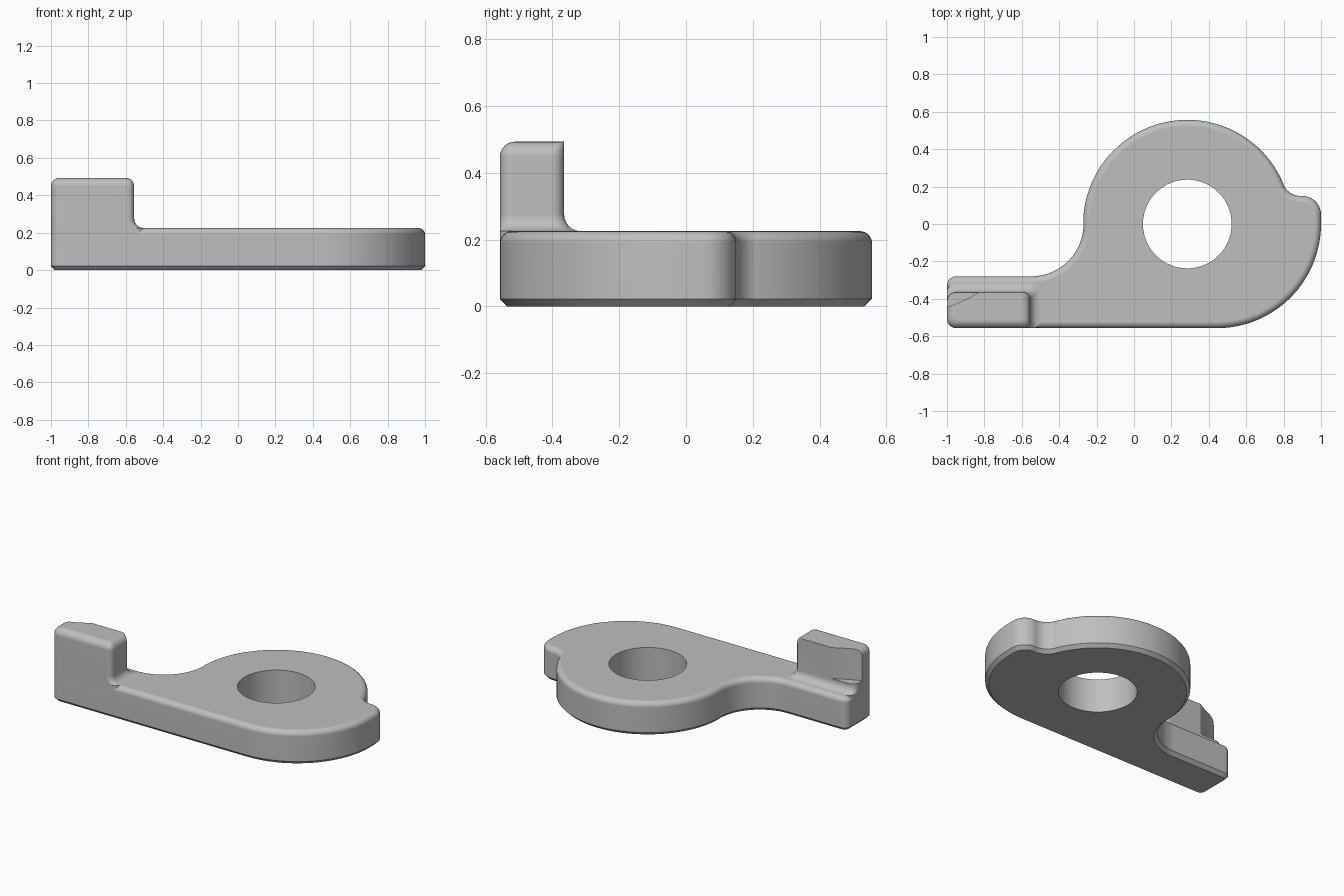
import bpy, bmesh, math

if "Cube" in bpy.data.objects:
    bpy.data.objects.remove(bpy.data.objects["Cube"], do_unlink=True)

grey = bpy.data.materials.new("plain grey")
grey.use_nodes = True
grey.diffuse_color = (0.52, 0.52, 0.52, 1)
grey.node_tree.nodes["Principled BSDF"].inputs["Base Color"].default_value = grey.diffuse_color

THICK, ROUND, CHAMFER = 0.225, 0.035, 0.022
FILLET = 0.05


def arc(cx, cy, r, start, end, step=4):
    """Points and radial directions along an arc, angles in degrees."""
    n = max(4, round(abs(end - start) / step))
    angles = [math.radians(start + (end - start) * i / n) for i in range(n + 1)]
    return [(cx + r * math.cos(a), cy + r * math.sin(a)) for a in angles]


def offset(points, d):
    """Move a clockwise outline inwards by d."""
    result = []
    for i, (x, y) in enumerate(points):
        ax, ay = points[i - 1]
        bx, by = points[(i + 1) % len(points)]
        l1, l2 = math.hypot(x - ax, y - ay), math.hypot(bx - x, by - y)
        nx = (y - ay) / l1 + (by - y) / l2
        ny = -(x - ax) / l1 - (bx - x) / l2
        k = 2 * d / (nx * nx + ny * ny)
        result.append((x + nx * k, y + ny * k))
    return result


def loft(name, rings):
    """Skin a stack of (z, outline) rings and cap both ends."""
    bm = bmesh.new()
    rows = [[bm.verts.new((x, y, z)) for x, y in pts] for z, pts in rings]
    for low, high in zip(rows, rows[1:]):
        for i in range(len(low)):
            bm.faces.new((low[i - 1], low[i], high[i], high[i - 1]))
    bm.faces.new(rows[0])
    bm.faces.new(rows[-1])
    bmesh.ops.recalc_face_normals(bm, faces=bm.faces)
    mesh = bpy.data.meshes.new(name)
    bm.to_mesh(mesh)
    bm.free()
    mesh.materials.append(grey)
    obj = bpy.data.objects.new(name, mesh)
    bpy.context.collection.objects.link(obj)
    return obj


def cut_and_finish(obj, x, y, radius, low, high):
    """Cut a vertical cylinder out, then smooth the rounded surfaces."""
    circle = arc(x, y, radius, 0, 360, 3)[:-1]
    cutter = loft("cutter", [(low, circle), (high, circle)])
    cutter.hide_render = True
    bpy.ops.object.select_all(action="DESELECT")
    bpy.context.view_layer.objects.active = obj
    obj.select_set(True)
    mod = obj.modifiers.new("cut", "BOOLEAN")
    mod.operation, mod.solver, mod.object = "DIFFERENCE", "EXACT", cutter
    bpy.ops.object.modifier_apply(modifier=mod.name)
    bpy.data.objects.remove(cutter, do_unlink=True)
    bpy.ops.object.shade_smooth_by_angle(angle=math.radians(30))
    normals = obj.modifiers.new("even shading", "WEIGHTED_NORMAL")
    normals.keep_sharp = True


quarter = [math.radians(15 * i) for i in range(7)]

# Lever plate: arm, hollow, disc, nub and sweeping front edge
outline = []
for part in [
    (-0.95, -0.33, 0.05, 180, 90),
    (-0.55, 0, 0.28, -90, 0),
    (0.285, 0, 0.557, 180, 22.4),
    (0.891, 0.25, 0.1, 202.4, 272.7),
    (0.9, 0.05, 0.1, 92.7, 0),
    (0.443, 0, 0.557, 0, -90),
    (-0.95, -0.507, 0.05, -90, -180),
]:
    for p in arc(*part):
        if not outline or math.dist(p, outline[-1]) > 0.003:
            outline.append(p)

rings = [(0, offset(outline, CHAMFER)), (CHAMFER, outline)]
rings += [(THICK - ROUND + ROUND * math.sin(a), offset(outline, ROUND * (1 - math.cos(a))))
          for a in quarter]
plate = loft("lever_plate", rings)
cut_and_finish(plate, 0.285, 0, 0.237, -0.1, 0.4)


# Upright post at the arm end, flared into the plate and rounded on top
def post_ring(flare, inset):
    left, right = -1 + inset, -0.555 + flare - inset
    front, back = -0.557 + inset, -0.365 + flare
    r, s = 0.05 - inset * 0.7, 0.036 - inset * 0.6
    return (arc(left + r, back - r, r, 180, 90, 15) + arc(right - s, back - s, s, 90, 0, 15)
            + arc(right - s, front + s, s, 0, -90, 15) + arc(left + r, front + r, r, -90, -180, 15))


TOP, CROWN = 0.493, 0.045
rings = [(THICK - ROUND, post_ring(FILLET, 0))]
rings += [(THICK + FILLET * (1 - math.cos(a)), post_ring(FILLET * (1 - math.sin(a)), 0))
          for a in quarter]
rings += [(TOP - CROWN + CROWN * math.sin(a), post_ring(0, CROWN * (1 - math.cos(a))))
          for a in quarter]
post = loft("end_post", rings)
# Hollow relief on the back outer corner of the post
cut_and_finish(post, -1.296, 0.405, 0.9, 0.285, 0.7)
